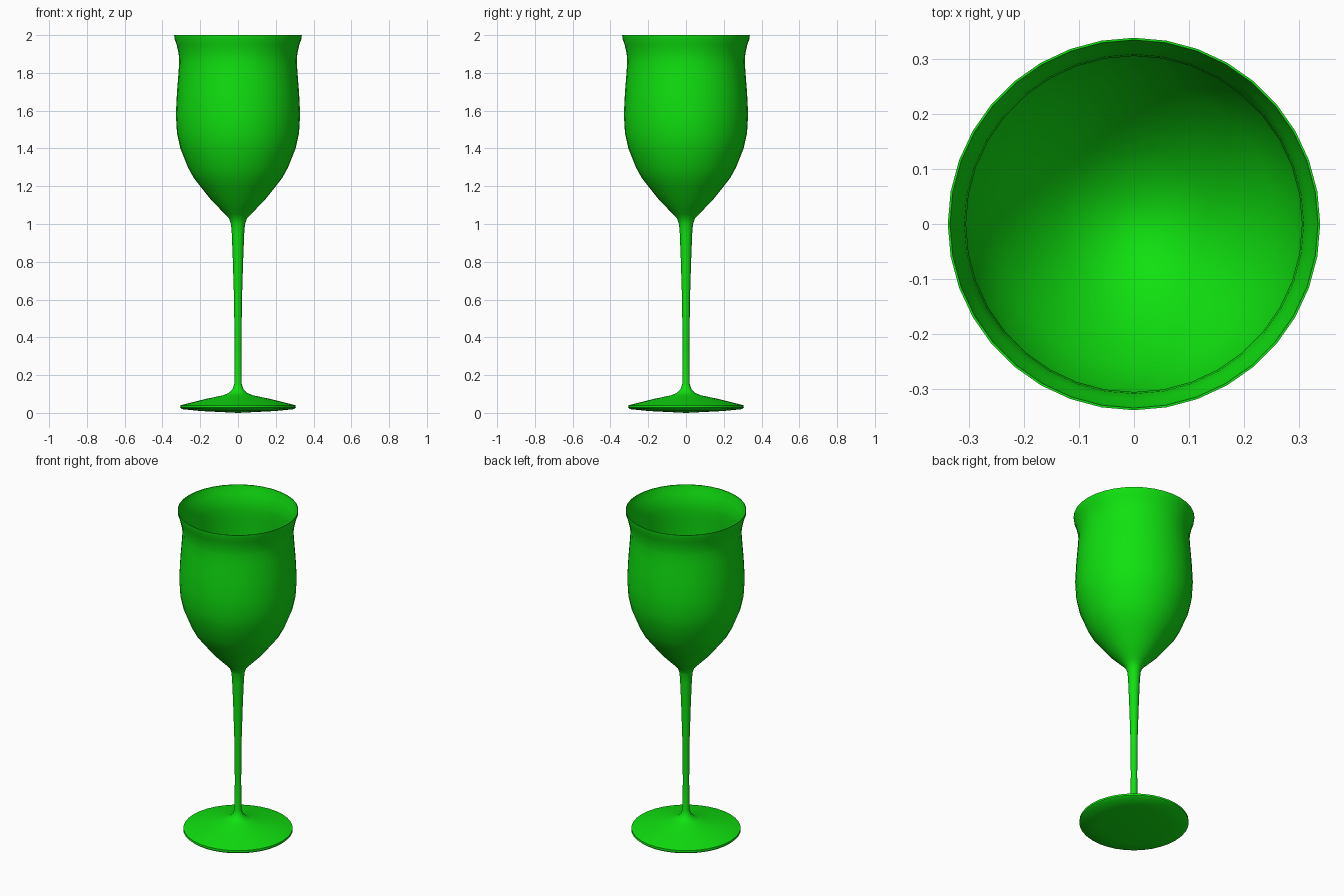
import bpy
import bmesh
from math import radians, tau
from mathutils import Matrix

SEGMENTS = 36

cube = bpy.data.objects.get("Cube")
if cube:
    bpy.data.objects.remove(cube, do_unlink=True)

green = bpy.data.materials.new("bright_green")
green.use_nodes = True
colour = (0.005, 0.75, 0.005, 1)
green.diffuse_color = colour
green.node_tree.nodes["Principled BSDF"].inputs["Base Color"].default_value = colour


def lathe(name, profile):
    """Revolve (radius, height) points around z."""
    bm = bmesh.new()
    verts = [bm.verts.new((r, 0, z)) for r, z in profile]
    edges = [bm.edges.new(pair) for pair in zip(verts, verts[1:])]
    bmesh.ops.spin(bm, geom=verts + edges, cent=(0, 0, 0), axis=(0, 0, 1),
                   angle=tau, steps=SEGMENTS, use_merge=True)
    bmesh.ops.remove_doubles(bm, verts=bm.verts, dist=0.0005)
    bmesh.ops.recalc_face_normals(bm, faces=bm.faces)
    mesh = bpy.data.meshes.new(name)
    bm.to_mesh(mesh)
    bm.free()
    mesh.materials.append(green)
    obj = bpy.data.objects.new(name, mesh)
    bpy.context.collection.objects.link(obj)
    bpy.ops.object.select_all(action='DESELECT')
    obj.select_set(True)
    bpy.context.view_layer.objects.active = obj
    bpy.ops.object.shade_smooth_by_angle(angle=radians(50))
    return obj


# Foot: slightly domed underside, thin edge, sloping top
foot = [(0, 0), (0.2, 0.01), (0.297, 0.02), (0.306, 0.028), (0.305, 0.04),
        (0.175, 0.073), (0.075, 0.094), (0.045, 0.108), (0.028, 0.128)]
# Stem: slender, widening upward
stem = [(0.019, 0.155), (0.018, 0.35), (0.021, 0.6), (0.027, 0.8),
        (0.033, 0.95), (0.037, 1.0)]
# Bowl outside: flared base, full belly, pinched neck, turned-out lip
outside = [(0.048, 1.03), (0.066, 1.05), (0.092, 1.076), (0.14, 1.125),
           (0.2, 1.2), (0.235, 1.245), (0.265, 1.3), (0.305, 1.4),
           (0.323, 1.48), (0.329, 1.58), (0.323, 1.7), (0.315, 1.8),
           (0.311, 1.86), (0.314, 1.9), (0.325, 1.95), (0.336, 1.98),
           (0.338, 2.0)]
# Bowl inside: thin wall ending in a rounded bottom
inside = [(0.334, 2.0), (0.331, 1.98), (0.319, 1.95), (0.308, 1.9),
          (0.305, 1.86), (0.309, 1.8), (0.317, 1.7), (0.323, 1.58),
          (0.317, 1.48), (0.298, 1.4), (0.257, 1.3), (0.19, 1.21),
          (0.135, 1.15), (0.085, 1.115), (0.04, 1.097), (0, 1.09)]

lathe("goblet", foot + stem + outside + inside)
